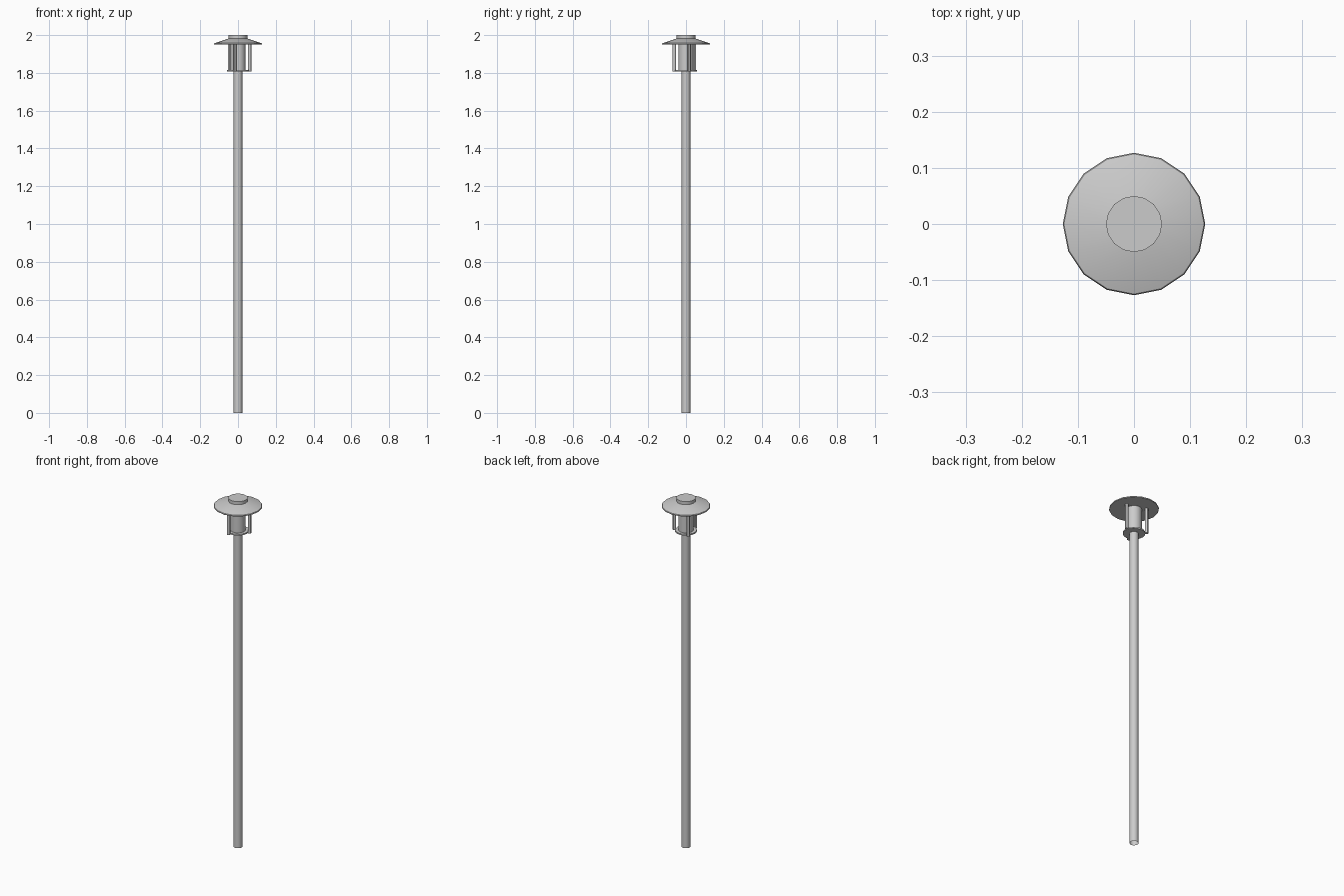
import bpy, bmesh, math

if "Cube" in bpy.data.objects:
    bpy.data.objects.remove(bpy.data.objects["Cube"])


def lathe(name, profile, sides, x=0, y=0, cap_bottom=True):
    """Spin an (r, z) profile around a vertical axis and cap its ends."""
    bm = bmesh.new()
    rings = []
    for r, z in profile:
        rings.append([bm.verts.new((x + r * math.cos(a), y + r * math.sin(a), z))
                      for a in (2 * math.pi * i / sides for i in range(sides))])
    for lo, hi in zip(rings, rings[1:]):
        for i in range(sides):
            j = (i + 1) % sides
            bm.faces.new((lo[i], lo[j], hi[j], hi[i]))
    if cap_bottom:
        bm.faces.new(rings[0][::-1])
    bm.faces.new(rings[-1])
    bmesh.ops.recalc_face_normals(bm, faces=bm.faces)
    mesh = bpy.data.meshes.new(name)
    bm.to_mesh(mesh)
    bm.free()
    ob = bpy.data.objects.new(name, mesh)
    bpy.context.collection.objects.link(ob)
    bpy.context.view_layer.objects.active = ob
    ob.select_set(True)
    bpy.ops.object.shade_smooth_by_angle(angle=math.radians(30))
    ob.select_set(False)
    return ob


# Hollow post, open at the foot
lathe("post", [(0.023, 0), (0.023, 1.81)], 16, cap_bottom=False)

# Lantern base plate and lamp tube
lathe("base_plate", [(0.057, 1.808), (0.057, 1.816)], 16)
lathe("lamp_tube", [(0.04, 1.816), (0.04, 1.96)], 16)

# Three support rods around the tube
for n, deg in enumerate((15, 135, 255)):
    a = math.radians(deg)
    px, py = 0.064 * math.cos(a), 0.064 * math.sin(a)
    lathe(f"support_rod_{n + 1}", [(0.009, 1.808), (0.009, 1.96)], 12, px, py)

# Conical shade with a thin rim, and the cap on top
lathe("shade", [(0.126, 1.95), (0.127, 1.953), (0.125, 1.957), (0.05, 1.982)], 16)
lathe("cap", [(0.05, 1.975), (0.05, 2.0)], 16)
